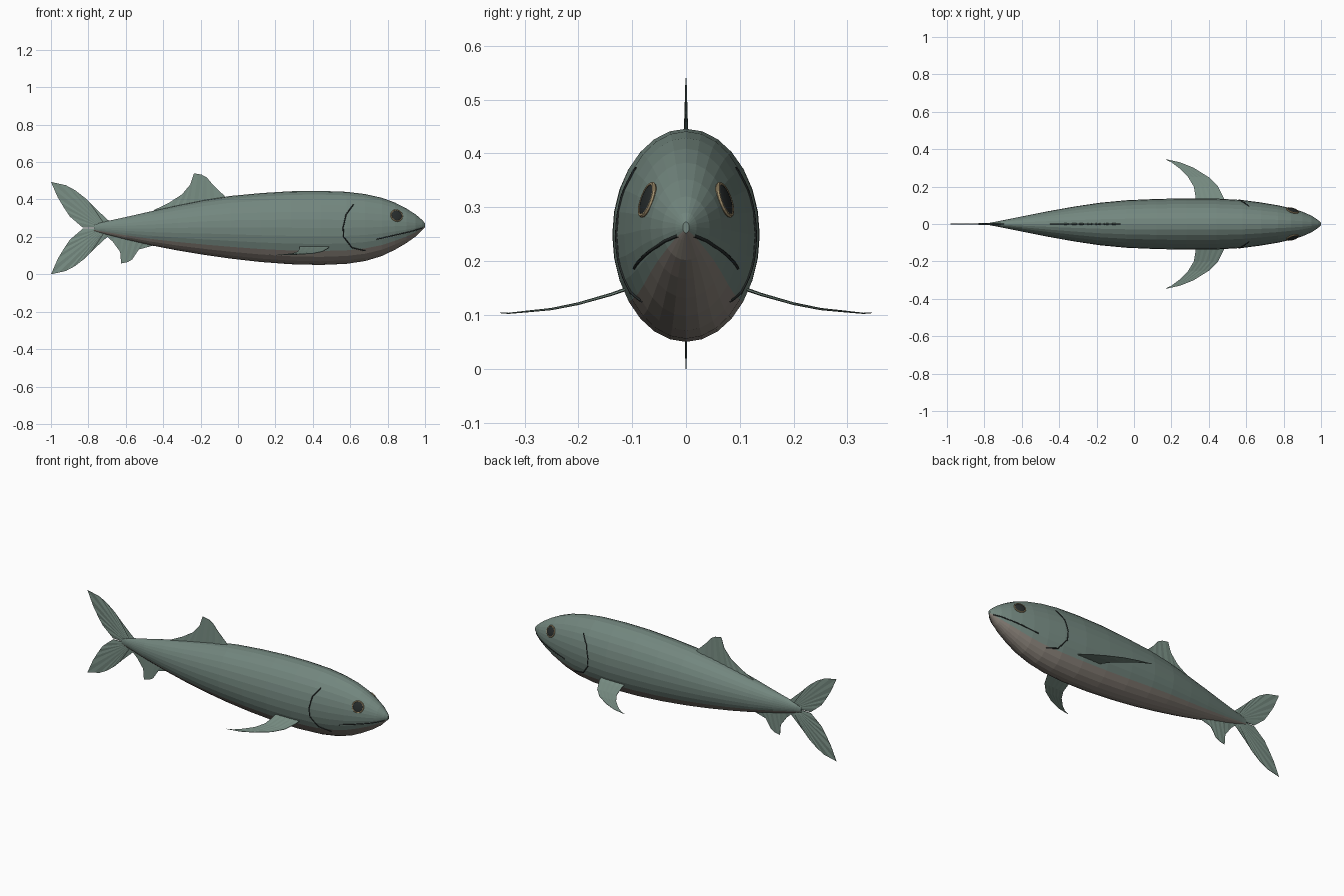
import bpy, bmesh, math
from mathutils import Vector

if "Cube" in bpy.data.objects:
    bpy.data.objects.remove(bpy.data.objects["Cube"])


def material(name, rgb):
    m = bpy.data.materials.new(name)
    m.diffuse_color = (*rgb, 1)
    m.use_nodes = True
    m.node_tree.nodes["Principled BSDF"].inputs["Base Color"].default_value = m.diffuse_color
    return m


GREEN = material("back_green", (0.17, 0.24, 0.21))
BELLY = material("belly_tan", (0.25, 0.22, 0.19))
FIN = material("fin_green", (0.19, 0.27, 0.23))
DARK = material("dark", (0.02, 0.025, 0.025))
RIM = material("eye_rim", (0.35, 0.27, 0.15))

# Body stations: x, top z, bottom z, half width
STATIONS = [
    (-0.77, 0.264, 0.232, 0.007), (-0.74, 0.276, 0.222, 0.012),
    (-0.60, 0.306, 0.186, 0.040), (-0.46, 0.338, 0.154, 0.068),
    (-0.32, 0.369, 0.127, 0.093), (-0.18, 0.397, 0.104, 0.114),
    (-0.04, 0.419, 0.084, 0.127), (0.12, 0.434, 0.066, 0.134),
    (0.28, 0.444, 0.054, 0.137), (0.44, 0.446, 0.050, 0.136),
    (0.58, 0.441, 0.056, 0.128), (0.68, 0.429, 0.071, 0.115),
    (0.77, 0.409, 0.098, 0.100), (0.84, 0.383, 0.132, 0.084),
    (0.90, 0.352, 0.167, 0.066), (0.95, 0.320, 0.202, 0.044),
    (0.985, 0.290, 0.237, 0.020), (1.0, 0.273, 0.252, 0.006)]


def section(x):
    for a, b in zip(STATIONS, STATIONS[1:]):
        if x <= b[0]:
            t = (x - a[0]) / (b[0] - a[0])
            return [p + (q - p) * t for p, q in zip(a, b)][1:]
    return STATIONS[-1][1:]


def skin_y(x, z):
    top, bot, w = section(x)
    r = (z - (top + bot) / 2) / ((top - bot) / 2)
    return w * math.sqrt(max(0, 1 - r * r))


def add_mesh(name, verts, faces, mats):
    me = bpy.data.meshes.new(name)
    me.from_pydata([tuple(v) for v in verts], [], faces)
    for m in mats:
        me.materials.append(m)
    bm = bmesh.new()
    bm.from_mesh(me)
    bmesh.ops.recalc_face_normals(bm, faces=bm.faces)
    bm.to_mesh(me)
    bm.free()
    ob = bpy.data.objects.new(name, me)
    bpy.context.collection.objects.link(ob)
    return ob


# Lofted body
N = 28
verts, faces = [], []
for x, top, bot, w in STATIONS:
    for i in range(N):
        a = 2 * math.pi * i / N
        verts.append((x, w * math.cos(a), (top + bot) / 2 + (top - bot) / 2 * math.sin(a)))
for s in range(len(STATIONS) - 1):
    for i in range(N):
        j = (i + 1) % N
        faces.append((s * N + i, s * N + j, (s + 1) * N + j, (s + 1) * N + i))
faces += [tuple(range(N)), tuple(range((len(STATIONS) - 1) * N, len(STATIONS) * N))]
body = add_mesh("body", verts, faces, [GREEN, BELLY])
for k, p in enumerate(body.data.polygons):
    if k < len(faces) - 2 and math.sin(2 * math.pi * (k % N + 0.5) / N) < -0.6:
        p.material_index = 1


# Thin fin from rows of points, with raised rays between the columns
def fin(name, rows, normal):
    normal = Vector(normal)
    grid = []
    for row in rows:
        row = [Vector(p) for p in row]
        out = [row[0]]
        for a, b in zip(row, row[1:]):
            out += [(a + b) / 2, b]
        grid.append(out)
    R, C = len(grid), len(grid[0])
    verts, faces = [], []
    for s in (1, -1):
        for r in range(R):
            for c in range(C):
                ray = 0.005 if c % 2 else 0.002
                t = 0.001 + ray * (1 - r / (R - 1))
                verts.append(grid[r][c] + normal * (s * t))
    for o in (0, R * C):
        for r in range(R - 1):
            for c in range(C - 1):
                k = o + r * C + c
                faces.append((k, k + 1, k + C + 1, k + C))
    loop = [c for c in range(C)] + [r * C + C - 1 for r in range(1, R)]
    loop += [(R - 1) * C + c for c in range(C - 2, -1, -1)] + [r * C for r in range(R - 2, 0, -1)]
    for a, b in zip(loop, loop[1:] + loop[:1]):
        faces.append((a, b, b + R * C, a + R * C))
    return add_mesh(name, verts, faces, [FIN])


# Forked tail: rays fan out from the root, lower lobe mirrored
lobe = [(-0.685, 0.281), (-0.765, 0.355), (-0.82, 0.41), (-0.87, 0.449), (-0.92, 0.476),
        (-1.0, 0.494), (-0.963, 0.41), (-0.93, 0.355), (-0.9, 0.31), (-0.83, 0.25)]
for name, f in (("upper_tail_fin", lambda z: z), ("lower_tail_fin", lambda z: 0.494 - z)):
    edge = [(x, 0, f(z)) for x, z in lobe]
    root = [(-0.70 - 0.004 * i, 0, f(0.258 - 0.001 * i)) for i in range(len(lobe))]
    fin(name, [root, edge], (0, 1, 0))


# Dorsal and anal fins rooted in the body
def keel_fin(name, outline, x0, x1, side, inset):
    n = len(outline) - 1
    root = []
    for i in range(n + 1):
        x = x0 + (x1 - x0) * i / n
        root.append((x, 0, section(x)[side] + inset))
    fin(name, [root, [(x, 0, z) for x, z in outline]], (0, 1, 0))


keel_fin("dorsal_fin", [(-0.07, 0.417), (-0.135, 0.48), (-0.167, 0.518), (-0.195, 0.533),
                        (-0.235, 0.54), (-0.255, 0.48), (-0.30, 0.427), (-0.37, 0.382),
                        (-0.45, 0.343)], -0.08, -0.44, 0, -0.012)
keel_fin("anal_fin", [(-0.445, 0.156), (-0.53, 0.133), (-0.565, 0.08), (-0.59, 0.065),
                      (-0.625, 0.058), (-0.63, 0.12), (-0.67, 0.175), (-0.71, 0.212)],
         -0.46, -0.69, 1, 0.012)

# Pectoral fins: y, leading x, trailing x, z
SPAN = [(0.10, 0.49, 0.33, 0.152), (0.14, 0.48, 0.33, 0.138), (0.20, 0.45, 0.32, 0.121),
        (0.25, 0.40, 0.29, 0.111), (0.30, 0.32, 0.24, 0.106), (0.33, 0.245, 0.20, 0.103),
        (0.346, 0.172, 0.165, 0.104)]
SIDES = (("left", 1), ("right", -1))
for label, s in SIDES:
    rows = [[(a + (b - a) * i / 5, s * y, z) for i in range(6)] for y, a, b, z in SPAN]
    fin(label + "_pectoral_fin", rows, (0, 0, 0.6))


# Thin dark lines lying on the skin
def skin_line(name, pts, s):
    cu = bpy.data.curves.new(name, 'CURVE')
    cu.dimensions = '3D'
    cu.bevel_depth = 0.003
    cu.bevel_resolution = 1
    path = []
    for (x0, z0), (x1, z1) in zip(pts, pts[1:]):
        for i in range(4):
            path.append((x0 + (x1 - x0) * i / 4, z0 + (z1 - z0) * i / 4))
    path.append(pts[-1])
    sp = cu.splines.new('POLY')
    sp.points.add(len(path) - 1)
    for p, (x, z) in zip(sp.points, path):
        p.co = (x, s * skin_y(x, z), z, 1)
    cu.materials.append(DARK)
    bpy.context.collection.objects.link(bpy.data.objects.new(name, cu))


for label, s in SIDES:
    skin_line(label + "_gill_line", [(0.617, 0.373), (0.578, 0.32), (0.562, 0.25),
                                     (0.565, 0.20), (0.61, 0.142), (0.68, 0.126)], s)
    skin_line(label + "_mouth_line", [(0.985, 0.247), (0.92, 0.228), (0.74, 0.187)], s)

    # Eye disc and rim facing along the skin normal
    x, z, e = 0.848, 0.314, 0.015
    n = Vector((-(skin_y(x + e, z) - skin_y(x - e, z)) / (2 * e), 1,
                -(skin_y(x, z + e) - skin_y(x, z - e)) / (2 * e))).normalized()
    n.y *= s
    pos = Vector((x, s * skin_y(x, z), z))
    rot = n.to_track_quat('Z', 'Y').to_euler()
    bpy.ops.mesh.primitive_uv_sphere_add(segments=20, ring_count=10, radius=0.031,
                                         location=pos, rotation=rot)
    eye = bpy.context.object
    eye.name = label + "_eye"
    eye.scale = (1, 1, 0.22)
    eye.data.materials.append(DARK)
    bpy.ops.mesh.primitive_torus_add(major_radius=0.031, minor_radius=0.004, major_segments=20,
                                     minor_segments=6, location=pos, rotation=rot)
    rim = bpy.context.object
    rim.name = label + "_eye_rim"
    rim.data.materials.append(RIM)
